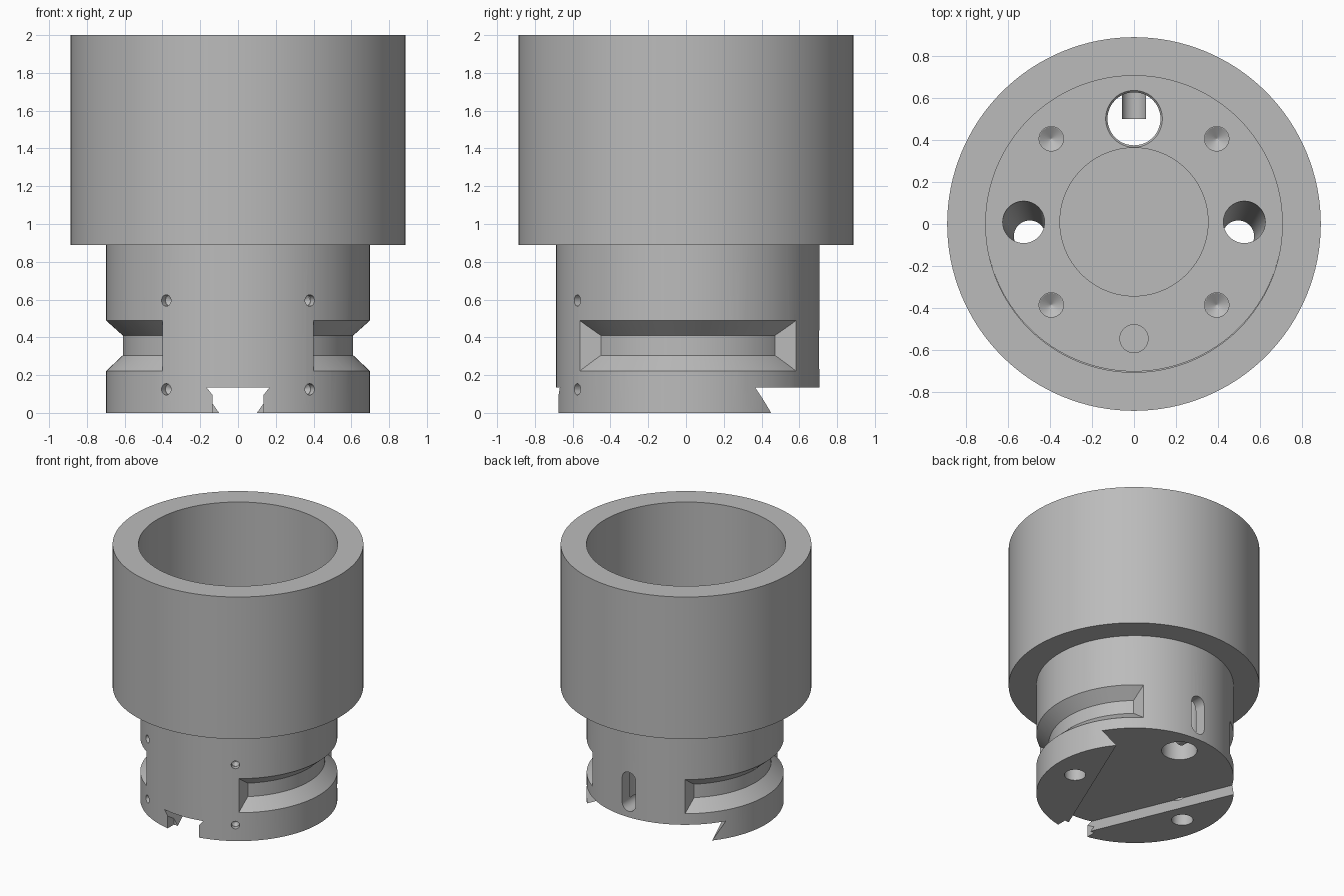
import bpy, bmesh, math
from mathutils import Vector

cube = bpy.data.objects.get("Cube")
if cube:
    bpy.data.objects.remove(cube, do_unlink=True)

steel = bpy.data.materials.new("machined_grey")
steel.use_nodes = True
grey = (0.5, 0.5, 0.5, 1)
steel.diffuse_color = grey
steel.node_tree.nodes["Principled BSDF"].inputs["Base Color"].default_value = grey

OFF = 0.01      # body axis offset in y
FLOOR = 1.15    # floor inside the sleeve
SEG = 128


def new_object(name, bm):
    bmesh.ops.recalc_face_normals(bm, faces=bm.faces)
    mesh = bpy.data.meshes.new(name)
    bm.to_mesh(mesh)
    bm.free()
    mesh.materials.append(steel)
    obj = bpy.data.objects.new(name, mesh)
    bpy.context.collection.objects.link(obj)
    return obj


def lathe(name, profile, closed, y=0.0):
    """Revolve (radius, height) points about the vertical axis."""
    bm = bmesh.new()
    rings = []
    for r, z in profile:
        rings.append([bm.verts.new((r * math.cos(a), y + r * math.sin(a), z))
                      for a in (2 * math.pi * i / SEG for i in range(SEG))])
    pairs = list(zip(rings, rings[1:]))
    if closed:
        pairs.append((rings[-1], rings[0]))
    else:
        bm.faces.new(rings[0])
        bm.faces.new(rings[-1])
    for a, b in pairs:
        for i in range(SEG):
            j = (i + 1) % SEG
            bm.faces.new((a[i], a[j], b[j], b[i]))
    return new_object(name, bm)


def rod(name, start, end, r1, r2=None, seg=48):
    """Cylinder or cone between two points."""
    start, end = Vector(start), Vector(end)
    axis = end - start
    bm = bmesh.new()
    bmesh.ops.create_cone(bm, cap_ends=True, segments=seg, radius1=r1,
                          radius2=r1 if r2 is None else r2, depth=axis.length)
    turn = axis.to_track_quat('Z', 'Y').to_matrix()
    for v in bm.verts:
        v.co = turn @ v.co + (start + end) / 2
    return new_object(name, bm)


def box(name, low, high):
    bm = bmesh.new()
    bmesh.ops.create_cube(bm, size=1)
    for v in bm.verts:
        v.co = [l + (c + 0.5) * (h - l) for c, l, h in zip(v.co, low, high)]
    return new_object(name, bm)


def cut(target, cutter):
    cutter.hide_render = True
    mod = target.modifiers.new("cut", 'BOOLEAN')
    mod.operation, mod.solver, mod.object = 'DIFFERENCE', 'EXACT', cutter
    bpy.context.view_layer.objects.active = target
    bpy.ops.object.modifier_apply(modifier=mod.name)
    bpy.data.objects.remove(cutter, do_unlink=True)


# Upper sleeve, embedded around the body below the floor
sleeve = lathe("upper_sleeve", [(0.69, 0.89), (0.888, 0.89), (0.888, 2), (0.705, 2),
                                (0.705, FLOOR - 0.01), (0.69, FLOOR - 0.01)], True)

# Lower body
body = lathe("lower_body", [(0.698, 0), (0.698, FLOOR - 0.005), (0.698, FLOOR)], False, OFF)
rim = lathe("floor_rim", [(0.68, FLOOR - 0.02), (0.706, FLOOR - 0.02),
                          (0.706, FLOOR), (0.68, FLOOR)], True, OFF / 2)

# Side grooves with sloped flanks and flat ends
groove = lathe("groove_cutter", [(0.61, 0.305), (0.8, 0.126), (0.8, 0.579), (0.61, 0.41)],
               True, OFF)
cut(groove, box("groove_stop", (-0.4, -1, -0.1), (0.4, 1, 1)))
cut(body, groove)

# Tapered dovetail slot across the underside, widening to the back
bm = bmesh.new()
layers = []
for z, grow in ((-0.03, -0.021), (0.135, 0.095)):
    wide = [(s * (0.10 + grow + 0.42 * (y + 0.6)), y, z)
            for s, y in ((-1, -0.72), (1, -0.72), (1, 0.9), (-1, 0.9))]
    layers.append([bm.verts.new(c) for c in wide])
bm.faces.new(layers[0])
bm.faces.new(layers[1])
for i in range(4):
    j = (i + 1) % 4
    bm.faces.new((layers[0][i], layers[0][j], layers[1][j], layers[1][i]))
cut(body, new_object("dovetail_cutter", bm))
cut(body, box("mouth_cutter", (-0.135, -0.9, -0.1), (0.135, -0.6, 0.134)))

# Large through hole with a chamfered rim, and its window at the back
cut(body, rod("hole_cutter", (0, 0.5, -0.1), (0, 0.5, 1.3), 0.126))
cut(body, rod("chamfer_cutter", (0, 0.5, FLOOR - 0.012), (0, 0.5, FLOOR + 0.012), 0.124, 0.146))
for z in (0.24, 0.43):
    cut(body, rod("window_end", (0, 0.5, z), (0, 0.9, z), 0.058))
cut(body, box("window_middle", (-0.058, 0.5, 0.24), (0.058, 0.9, 0.43)))

# Slanted bolt holes with counterbores underneath
for s in (-1, 1):
    cut(body, rod("bolt_cutter", (s * 0.495, -0.06, -0.02), (s * 0.525, 0.01, FLOOR + 0.02),
                  0.075, 0.1))
    cut(body, rod("counterbore", (s * 0.495, -0.06, -0.05), (s * 0.495, -0.06, 0.06), 0.128))

# Drilled blind holes in the floor
for x in (-0.393, 0.393):
    for y in (-0.385, 0.405):
        cut(body, rod("drill_shaft", (x, y, FLOOR - 0.18), (x, y, FLOOR + 0.05), 0.058))
        cut(body, rod("drill_tip", (x, y, FLOOR - 0.215), (x, y, FLOOR - 0.179), 0.002, 0.058))

# Central recess and small pin hole
cut(body, rod("recess_cutter", (0, OFF, FLOOR - 0.05), (0, OFF, FLOOR + 0.05), 0.352, seg=96))
cut(body, rod("pin_cutter", (0, -0.545, FLOOR - 0.12), (0, -0.545, FLOOR + 0.05), 0.067))

# Small radial dimples on the front
for x in (-0.38, 0.38):
    for z in (0.125, 0.595):
        out = Vector((x, -0.585, 0)).normalized()
        up = Vector((0, OFF, z))
        cut(body, rod("dimple_shaft", out * 0.66 + up, out * 0.8 + up, 0.03, seg=24))
        cut(body, rod("dimple_tip", out * 0.64 + up, out * 0.661 + up, 0.002, 0.03, seg=24))

# Smooth round walls, sharp machined edges
bpy.ops.object.select_all(action='DESELECT')
for obj in (sleeve, body, rim):
    obj.select_set(True)
bpy.context.view_layer.objects.active = body
bpy.ops.object.shade_smooth_by_angle(angle=math.radians(25))
